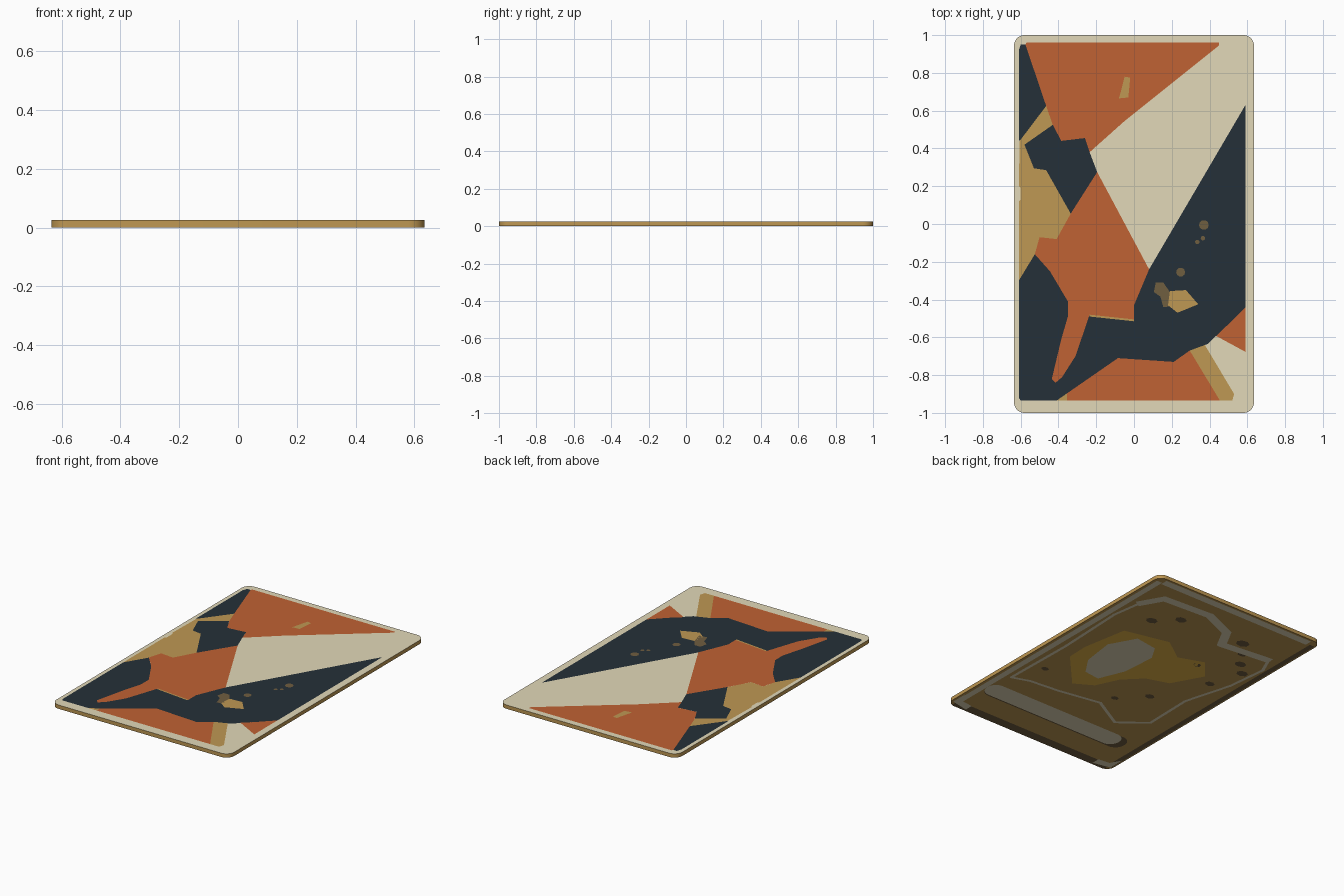
import bpy, bmesh, math
from mathutils import Vector

if "Cube" in bpy.data.objects:
    bpy.data.objects.remove(bpy.data.objects["Cube"])

BOTTOM, TOP, STEP = 0.0006, 0.0252, 0.0003   # card faces and paint layer height


def material(name, hex_code):
    def lin(c):
        return c / 12.92 if c <= 0.04045 else ((c + 0.055) / 1.055) ** 2.4
    m = bpy.data.materials.new(name)
    m.diffuse_color = [lin(int(hex_code[i:i + 2], 16) / 255) for i in (0, 2, 4)] + [1]
    m.use_nodes = True
    m.node_tree.nodes["Principled BSDF"].inputs["Base Color"].default_value = m.diffuse_color
    return m


CREAM = material("cream", "E2D8B8")
GOLD = material("gold", "BF9853")
NAVY = material("dark_slate", "253038")
RUST = material("rust_orange", "C06233")
BROWN = material("dull_brown", "705E40")
YELLOW = material("bright_gold", "E5B648")


def prism(name, pts, z0, z1, *mats):
    """Flat face at z0, or a closed slab when z1 is given."""
    bm = bmesh.new()
    face = bm.faces.new([bm.verts.new((x, y, z0)) for x, y in pts])
    face.normal_update()
    if z1 is None:
        if (face.normal.z > 0) != (z0 > 0.01):
            face.normal_flip()
    else:
        ext = bmesh.ops.extrude_face_region(bm, geom=[face])
        for v in ext["geom"]:
            if isinstance(v, bmesh.types.BMVert):
                v.co.z = z1
        bmesh.ops.recalc_face_normals(bm, faces=bm.faces)
    me = bpy.data.meshes.new(name)
    bm.to_mesh(me)
    bm.free()
    for m in mats:
        me.materials.append(m)
    ob = bpy.data.objects.new(name, me)
    bpy.context.collection.objects.link(ob)
    return ob


def top_paint(name, mat, layer, pts):
    return prism(name, pts, TOP + STEP * layer, None, mat)


def under_paint(name, mat, layer, pts):
    return prism(name, pts, BOTTOM - STEP * layer, None, mat)


def rounded(x0, x1, y0, y1, r, n=8):
    pts = []
    for k, (cx, cy) in enumerate([(x1 - r, y1 - r), (x0 + r, y1 - r),
                                  (x0 + r, y0 + r), (x1 - r, y0 + r)]):
        for i in range(n + 1):
            a = math.pi / 2 * (k + i / n)
            pts.append((cx + r * math.cos(a), cy + r * math.sin(a)))
    return pts


def disc(cx, cy, r, n=10, sx=1.0):
    return [(cx + sx * r * math.cos(i * math.tau / n), cy + r * math.sin(i * math.tau / n))
            for i in range(n)]


# Card body: cream upper face, gold edge and underside
card = prism("card_body", rounded(-0.635, 0.635, -1, 1, 0.055), BOTTOM, TOP, GOLD, CREAM)
for p in card.data.polygons:
    p.material_index = 1 if p.normal.z > 0.5 else 0
    p.use_smooth = abs(p.normal.z) < 0.5
for e in card.data.edges:
    a, b = (card.data.vertices[i].co for i in e.vertices)
    e.use_edge_sharp = abs(a.z - b.z) < 1e-6

# Upper picture: lower paint layer
top_paint("slate_corner", NAVY, 1, [(-.61, .92), (-.6, .95), (-.575, .95), (-.465, .625), (-.605, .44), (-.61, .45)])
top_paint("gold_left", GOLD, 1, [(-.605, .44), (-.465, .625), (-.43, .525), (-.335, .055), (-.41, -.08),
                                 (-.5, -.07), (-.525, -.16), (-.61, -.3), (-.61, .12), (-.6, .13), (-.6, .19), (-.61, .2)])
top_paint("slate_field", NAVY, 1, [(.59, .63), (.08, -.24), (-.445, -.25), (-.525, -.16), (-.61, -.3),
                                   (-.61, -.92), (-.6, -.935), (-.41, -.935), (-.085, -.71), (.21, -.73), (.295, -.67),
                                   (.39, -.635), (.495, -.535), (.59, -.44)])
top_paint("rust_bottom", RUST, 1, [(-.355, -.935), (-.355, -.895), (-.085, -.71), (.21, -.73),
                                   (.295, -.67), (.455, -.935)])
top_paint("gold_bottom_left", GOLD, 1, [(-.41, -.935), (-.355, -.895), (-.355, -.935)])
top_paint("gold_bottom_right", GOLD, 1, [(.295, -.67), (.375, -.64), (.53, -.9), (.52, -.935), (.455, -.935)])
top_paint("rust_right", RUST, 1, [(.59, -.44), (.495, -.535), (.43, -.59), (.59, -.677)])

# Upper picture: upper paint layer
top_paint("rust_top", RUST, 1, [(-.57, .96), (-.575, .95), (-.465, .625), (-.43, .525), (-.385, .44),
                                (-.26, .455), (-.235, .38), (-.05, .545), (.45, .945), (.45, .96)])
top_paint("slate_middle", NAVY, 2, [(-.43, .525), (-.385, .44), (-.26, .455), (-.235, .38), (-.195, .275),
                                    (-.335, .055), (-.465, .285), (-.53, .295), (-.58, .42)])
top_paint("rust_middle", RUST, 2, [(-.195, .275), (.08, -.24), (0, -.43), (0, -.505), (-.235, -.48),
                                   (-.31, -.7), (-.38, -.81), (-.415, -.84), (-.435, -.82), (-.385, -.61),
                                   (-.35, -.49), (-.35, -.41), (-.445, -.25), (-.525, -.16), (-.5, -.07),
                                   (-.41, -.08), (-.335, .055)])
top_paint("gold_fleck", GOLD, 2, [(-.05, .78), (-.02, .775), (-.03, .67), (-.08, .665), (-.07, .7)])
top_paint("gold_patch", GOLD, 2, [(.19, -.355), (.275, -.35), (.34, -.425), (.23, -.47), (.18, -.43)])
top_paint("gold_seam", GOLD, 2, [(-.235, -.48), (0, -.505), (0, -.515), (-.235, -.49)])
top_paint("brown_patch", BROWN, 2, [(.115, -.31), (.155, -.31), (.19, -.36), (.21, -.435),
                                    (.155, -.44), (.14, -.385), (.105, -.36)])
for i, (x, y, r) in enumerate([(.37, -.005, .026), (.247, -.255, .024), (.365, -.075, .012), (.335, -.095, .012)]):
    top_paint(f"brown_spot_{i}", BROWN, 2, disc(x, y, r))

# Underside rim: cream strips, brown along the front and left edges
under_paint("under_rim_right", CREAM, 1, [(.615, -.95), (.615, .95), (.575, .95), (.575, -.95)])
under_paint("under_rim_left", BROWN, 1, [(-.625, -.95), (-.625, .95), (-.59, .95), (-.59, -.95)])
under_paint("under_rim_back", CREAM, 1, [(-.57, .985), (.57, .985), (.57, .935), (-.57, .935)])
under_paint("under_rim_front", BROWN, 1, [(-.6, -.995), (.6, -.995), (.6, -.935), (-.6, -.935)])
for s, side in ((1, "right"), (-1, "left")):
    under_paint(f"under_corner_{side}", CREAM, 2, [(s * .62, -.96), (s * .5, -.985), (s * .5, -.93),
                                                   (s * .58, -.92), (s * .62, -.85)])

# Underside label bar with a dark end, and the central patches
under_paint("under_bar_edge", BROWN, 1, rounded(-.51, .57, -.77, -.63, .065))
under_paint("under_bar", CREAM, 2, rounded(-.46, .575, -.76, -.625, .065))
under_paint("under_gold_patch", YELLOW, 1, [(.43, -.09), (.435, .055), (.38, .36), (.08, .43), (-.075, .32),
                                            (-.24, .38), (-.35, .25), (-.24, .05), (-.09, 0), (.02, -.11),
                                            (.09, -.26), (.21, -.33)])
under_paint("under_cream_patch", CREAM, 2, [(.32, -.05), (.35, .17), (.256, .34), (.1, .316), (.04, .215),
                                            (.06, -.017), (.13, -.185), (.24, -.17)])

# Underside wandering cream outline, thicker at the back
path = [(.54, -.51), (.53, -.02), (.55, .47), (.52, .67), (.44, .81), (.1, .83), (-.11, .74), (-.18, .61),
        (-.52, .645), (-.57, .53), (-.54, .26), (-.45, -.056), (-.457, -.39), (-.29, -.525), (-.07, -.4),
        (.21, -.45), (.42, -.47)]
for i, p in enumerate(path):
    a, b = Vector(p), Vector(path[(i + 1) % len(path)])
    d = (b - a).normalized()
    w = .028 if a.y > .6 and b.y > .6 else .01
    n = Vector((-d.y, d.x)) * w
    a, b = a - d * w * .5, b + d * w * .5
    under_paint(f"under_outline_{i}", CREAM, 1 + i % 2, [a + n, b + n, b - n, a - n])

# Underside dark flecks
for i, (x, y, r) in enumerate([(-.27, .7, .035), (-.42, .5, .03), (-.225, .325, .02), (-.25, -.15, .025),
                               (.33, .56, .03), (-.1, -.3, .02), (-.43, .2, .025), (.45, -.3, .02),
                               (-.35, .6, .025), (.2, .68, .03), (-.5, .42, .03)]):
    under_paint(f"under_fleck_{i}", BROWN, 1, disc(x, y, r, 7, 1.3))
